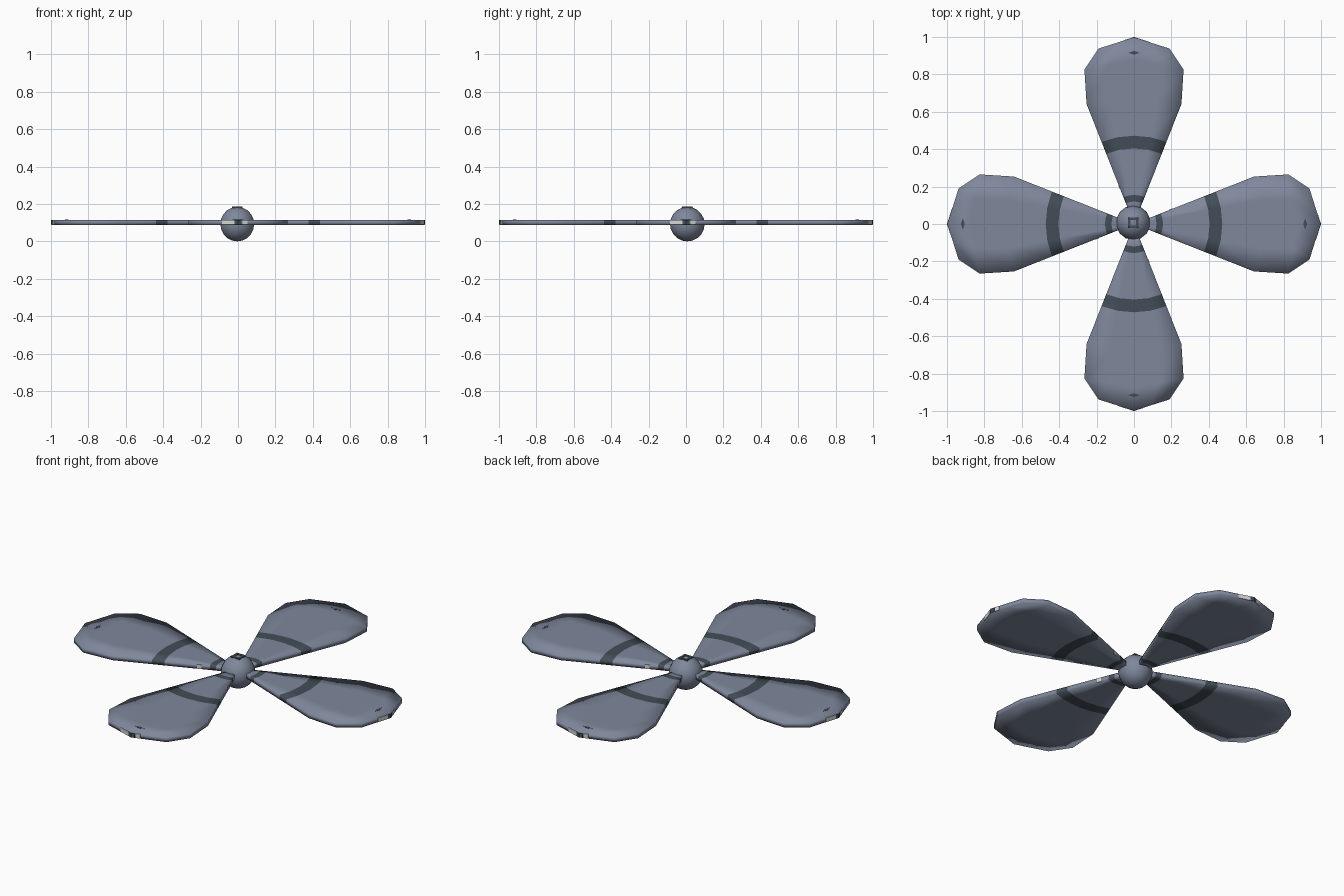
import bpy, bmesh, math
from mathutils import Vector, Matrix

if "Cube" in bpy.data.objects:
    bpy.data.objects.remove(bpy.data.objects["Cube"])


def material(name, rgb):
    m = bpy.data.materials.new(name)
    m.diffuse_color = (*rgb, 1)
    m.use_nodes = True
    m.node_tree.nodes["Principled BSDF"].inputs["Base Color"].default_value = m.diffuse_color
    return m


STEEL = material("blue grey", (0.21, 0.245, 0.33))
DARK = material("dark slate", (0.055, 0.075, 0.095))
PALE = material("pale grey", (0.65, 0.66, 0.66))

Z0, Z1 = 0.088, 0.115
HALF = math.atan2(0.255, 0.645)          # half angle of the blade wedge
COLS = [-1, -0.5, 0, 0.5, 1]


def finish(bm, name, mats, smooth=True):
    bmesh.ops.recalc_face_normals(bm, faces=bm.faces)
    me = bpy.data.meshes.new(name)
    for f in bm.faces:
        f.smooth = smooth
    bm.to_mesh(me)
    bm.free()
    for m in mats:
        me.materials.append(m)
    ob = bpy.data.objects.new(name, me)
    bpy.context.collection.objects.link(ob)
    return ob


def slab(bm, pts, z0, z1, mat=0):
    """Closed prism from a 2D polygon."""
    lo = [bm.verts.new((x, y, z0)) for x, y in pts]
    hi = [bm.verts.new((x, y, z1)) for x, y in pts]
    n = len(pts)
    faces = [bm.faces.new(lo[::-1]), bm.faces.new(hi)]
    faces += [bm.faces.new((lo[i], lo[(i + 1) % n], hi[(i + 1) % n], hi[i])) for i in range(n)]
    for f in faces:
        f.material_index = mat


def blade_rows():
    # wedge rows follow arcs about the hub, then the outline rounds off to the tip
    rows = [[(r * math.sin(t * HALF), r * math.cos(t * HALF)) for t in COLS]
            for r in (0.05, 0.12, 0.155, 0.404, 0.472, 0.69)]
    rows.append([(0.265 * t, 0.875 - 0.05 * abs(t)) for t in COLS])
    rows.append([(0.19 * t, 0.998 - 0.06 * abs(t)) for t in COLS])
    return rows


def blade(name, angle):
    bm = bmesh.new()
    rows = blade_rows()
    for i in range(len(rows) - 1):
        band = 1 if i in (1, 3) else 0     # the two dark bands
        for j in range(len(COLS) - 1):
            quad = [rows[i][j], rows[i][j + 1], rows[i + 1][j + 1], rows[i + 1][j]]
            for z in (Z0, Z1):
                bm.faces.new([bm.verts.new((x, y, z)) for x, y in quad]).material_index = band
        for j in (0, -1):
            a, b = rows[i][j], rows[i + 1][j]
            bm.faces.new([bm.verts.new(p) for p in
                          ((*a, Z0), (*b, Z0), (*b, Z1), (*a, Z1))]).material_index = band
    for r in (rows[0], rows[-1]):          # root and tip edges
        for a, b in zip(r, r[1:]):
            bm.faces.new([bm.verts.new(p) for p in
                          ((*a, Z0), (*b, Z0), (*b, Z1), (*a, Z1))])
    bmesh.ops.remove_doubles(bm, verts=bm.verts, dist=1e-5)
    bm.transform(Matrix.Rotation(angle, 4, 'Z'))
    return finish(bm, name, [STEEL, DARK])


def blade_marks(name, angle):
    bm = bmesh.new()
    # diamond near the tip
    slab(bm, [(-0.03, 0.915), (0, 0.905), (0.03, 0.915), (0, 0.926)], Z1 - 0.002, Z1 + 0.001, 0)
    # small plates on the tip edge
    edge = lambda x: 0.998 - abs(x) * 0.06 / 0.19
    for x0, x1, m in ((-0.05, -0.025, 1), (-0.02, 0, 0), (0, 0.02, 0), (0.02, 0.085, 1)):
        slab(bm, [(x0, edge(x0) - 0.003), (x1, edge(x1) - 0.003),
                  (x1, edge(x1) + 0.002), (x0, edge(x0) + 0.002)], Z0 + 0.001, Z1 - 0.001, m)
    # pale plate on one long edge near the root
    d = Vector((-math.sin(HALF), math.cos(HALF)))
    n = Vector((-d.y, d.x)) * 0.002
    slab(bm, [tuple(d * 0.2 - n), tuple(d * 0.225 - n), tuple(d * 0.225 + n), tuple(d * 0.2 + n)],
         Z0 + 0.001, Z1 - 0.001, 1)
    bm.transform(Matrix.Rotation(angle, 4, 'Z'))
    return finish(bm, name, [DARK, PALE], smooth=False)


for k, side in enumerate(("back", "left", "front", "right")):
    blade(side + "_blade", k * math.pi / 2)
    blade_marks(side + "_blade_marks", k * math.pi / 2)

# hub ball
bm = bmesh.new()
bmesh.ops.create_uvsphere(bm, u_segments=14, v_segments=10, radius=0.0925,
                          matrix=Matrix.Translation((-0.004, 0.007, 0.0925)))
finish(bm, "hub", [STEEL])

# dark square frame on top of the hub
bm = bmesh.new()
for k in range(4):
    R = Matrix.Rotation(k * math.pi / 2, 2)
    pts = [R @ Vector(p) + Vector((-0.004, 0.007))
           for p in ((-0.028, 0.014), (0.014, 0.014), (0.014, 0.028), (-0.028, 0.028))]
    slab(bm, [tuple(p) for p in pts], 0.178, 0.1855)
finish(bm, "hub_cap_frame", [DARK], smooth=False)
